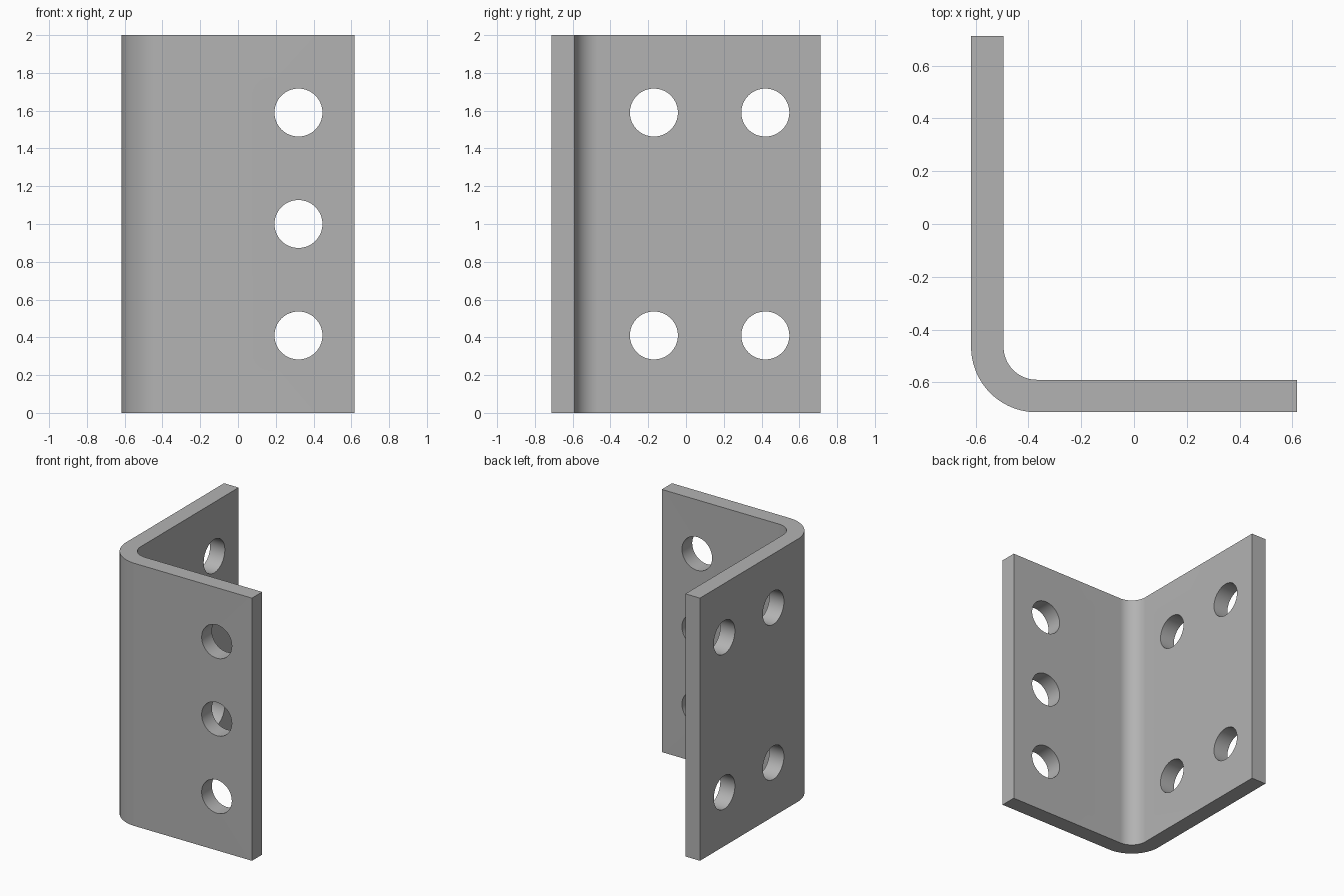
import bpy
import bmesh
from math import cos, sin, pi, radians
from mathutils import Matrix, Vector

if "Cube" in bpy.data.objects:
    bpy.data.objects.remove(bpy.data.objects["Cube"])

HX, HY, HEIGHT = 0.617, 0.713, 2.0   # half width, half depth, height
THICK, INNER = 0.123, 0.125          # plate thickness, inner bend radius
HOLE_R = 0.127
BEND_STEPS = 24

steel = bpy.data.materials.new("grey steel")
steel.use_nodes = True
colour = (0.45, 0.45, 0.45, 1)
steel.diffuse_color = colour
steel.node_tree.nodes["Principled BSDF"].inputs["Base Color"].default_value = colour


def add_object(name, bm):
    bmesh.ops.recalc_face_normals(bm, faces=bm.faces)
    mesh = bpy.data.meshes.new(name)
    bm.to_mesh(mesh)
    bm.free()
    obj = bpy.data.objects.new(name, mesh)
    bpy.context.collection.objects.link(obj)
    mesh.materials.append(steel)
    return obj


# L-shaped plate: two legs joined by a concentric bend, extruded upwards
centre = Vector((-HX + THICK + INNER, -HY + THICK + INNER))


def bend(radius):
    angles = [pi + pi / 2 * i / BEND_STEPS for i in range(BEND_STEPS + 1)]
    return [(centre.x + radius * cos(a), centre.y + radius * sin(a)) for a in angles]


profile = [(-HX, HY)] + bend(INNER + THICK) + [(HX, -HY), (HX, -HY + THICK)]
profile += bend(INNER)[::-1] + [(-HX + THICK, HY)]
bm = bmesh.new()
face = bm.faces.new([bm.verts.new((x, y, 0)) for x, y in profile])
result = bmesh.ops.extrude_face_region(bm, geom=[face])
top = [v for v in result["geom"] if isinstance(v, bmesh.types.BMVert)]
bmesh.ops.translate(bm, verts=top, vec=(0, 0, HEIGHT))
bracket = add_object("angle_bracket", bm)

# Bolt hole cutters: three through the front leg, four through the side leg
bm = bmesh.new()


def drill(location, axis):
    turn = Matrix.Rotation(pi / 2, 4, axis)
    bmesh.ops.create_cone(bm, cap_ends=True, segments=64, radius1=HOLE_R,
                          radius2=HOLE_R, depth=THICK * 2,
                          matrix=Matrix.Translation(location) @ turn)


for z in (0.41, 1.0, 1.59):
    drill((0.32, -HY + THICK / 2, z), 'X')
for z in (0.41, 1.59):
    for y in (-0.17, 0.42):
        drill((-HX + THICK / 2, y, z), 'Y')
cutter = add_object("hole_cutter", bm)

# Cut the holes, then discard the cutter
cut = bracket.modifiers.new("bolt_holes", 'BOOLEAN')
cut.operation = 'DIFFERENCE'
cut.solver = 'EXACT'
cut.object = cutter
bpy.ops.object.select_all(action='DESELECT')
bracket.select_set(True)
bpy.context.view_layer.objects.active = bracket
bpy.ops.object.modifier_apply(modifier=cut.name)
bpy.data.objects.remove(cutter)
bpy.ops.object.shade_smooth_by_angle(angle=radians(30))
